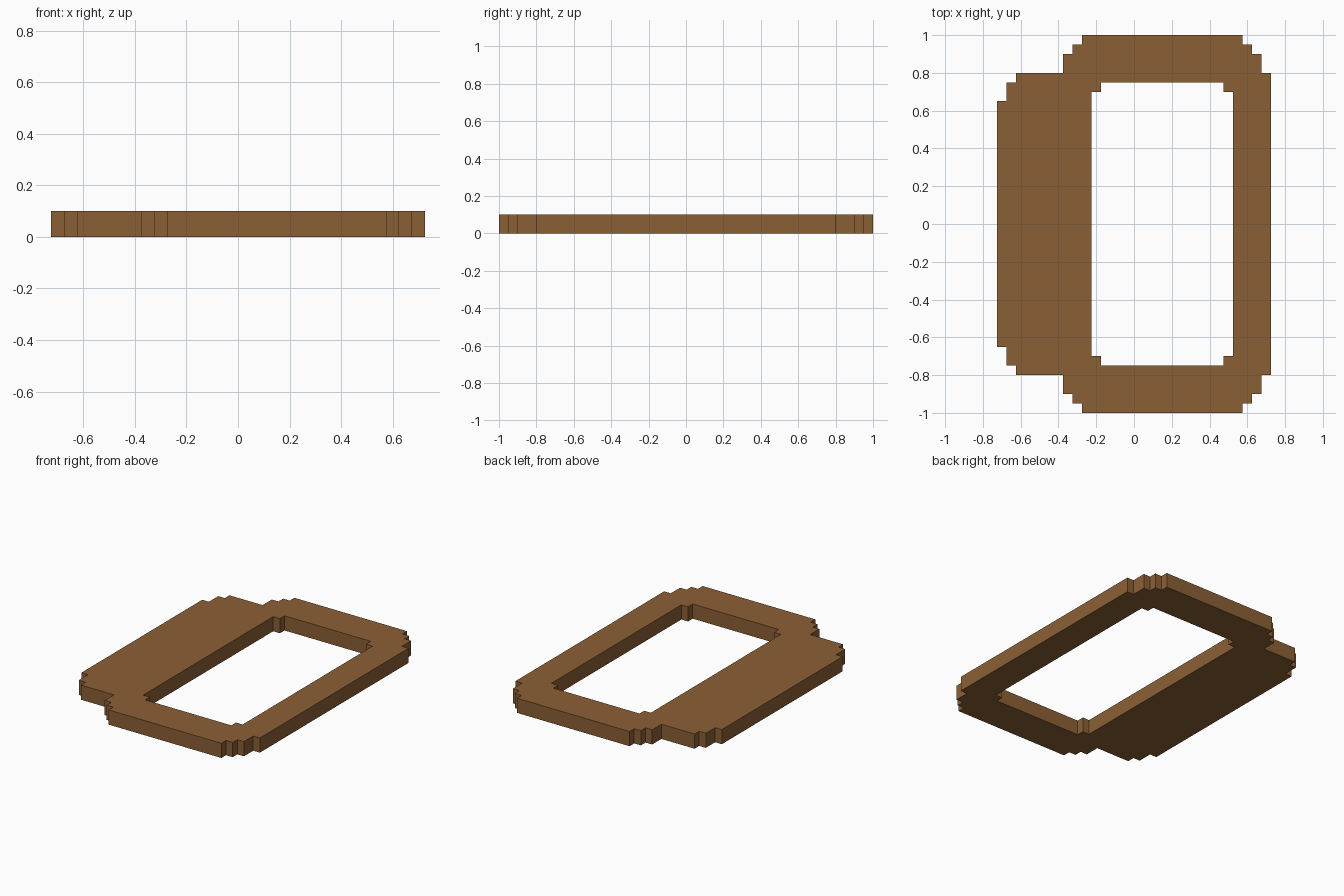
import bpy, bmesh

if "Cube" in bpy.data.objects:
    bpy.data.objects.remove(bpy.data.objects["Cube"])

THICKNESS = 0.1

# One flat brown
brown = bpy.data.materials.new("brown")
brown.diffuse_color = (0.26, 0.115, 0.036, 1.0)
brown.use_nodes = True
brown.node_tree.nodes["Principled BSDF"].inputs["Base Color"].default_value = brown.diffuse_color

# Back halves (y > 0) of the stepped outlines, listed from right to left
OUTER = [(0.725, 0.8), (0.675, 0.8), (0.675, 0.9), (0.625, 0.9), (0.625, 0.95),
         (0.575, 0.95), (0.575, 1.0), (-0.275, 1.0), (-0.275, 0.95),
         (-0.325, 0.95), (-0.325, 0.9), (-0.375, 0.9), (-0.375, 0.8),
         (-0.625, 0.8), (-0.625, 0.75), (-0.675, 0.75), (-0.675, 0.65),
         (-0.725, 0.65)]
INNER = [(0.525, 0.7), (0.475, 0.7), (0.475, 0.75), (-0.175, 0.75),
         (-0.175, 0.7), (-0.225, 0.7)]


def add_loop(bm, half):
    """Closed outline made from a half profile mirrored across y = 0."""
    points = half + [(x, -y) for x, y in reversed(half)]
    verts = [bm.verts.new((x, y, 0)) for x, y in points]
    return [bm.edges.new((v, verts[i - 1])) for i, v in enumerate(verts)]


# Flat ring: outer outline with the window opening left out, then thickened
bm = bmesh.new()
edges = add_loop(bm, OUTER) + add_loop(bm, INNER)
bmesh.ops.triangle_fill(bm, edges=edges, use_beauty=True, normal=(0, 0, 1))
extruded = bmesh.ops.extrude_face_region(bm, geom=bm.faces[:], use_keep_orig=True)
top = [g for g in extruded["geom"] if isinstance(g, bmesh.types.BMVert)]
bmesh.ops.translate(bm, verts=top, vec=(0, 0, THICKNESS))
bmesh.ops.recalc_face_normals(bm, faces=bm.faces[:])

mesh = bpy.data.meshes.new("stepped_frame")
bm.to_mesh(mesh)
bm.free()
mesh.materials.append(brown)
frame = bpy.data.objects.new("stepped_frame", mesh)
bpy.context.collection.objects.link(frame)
